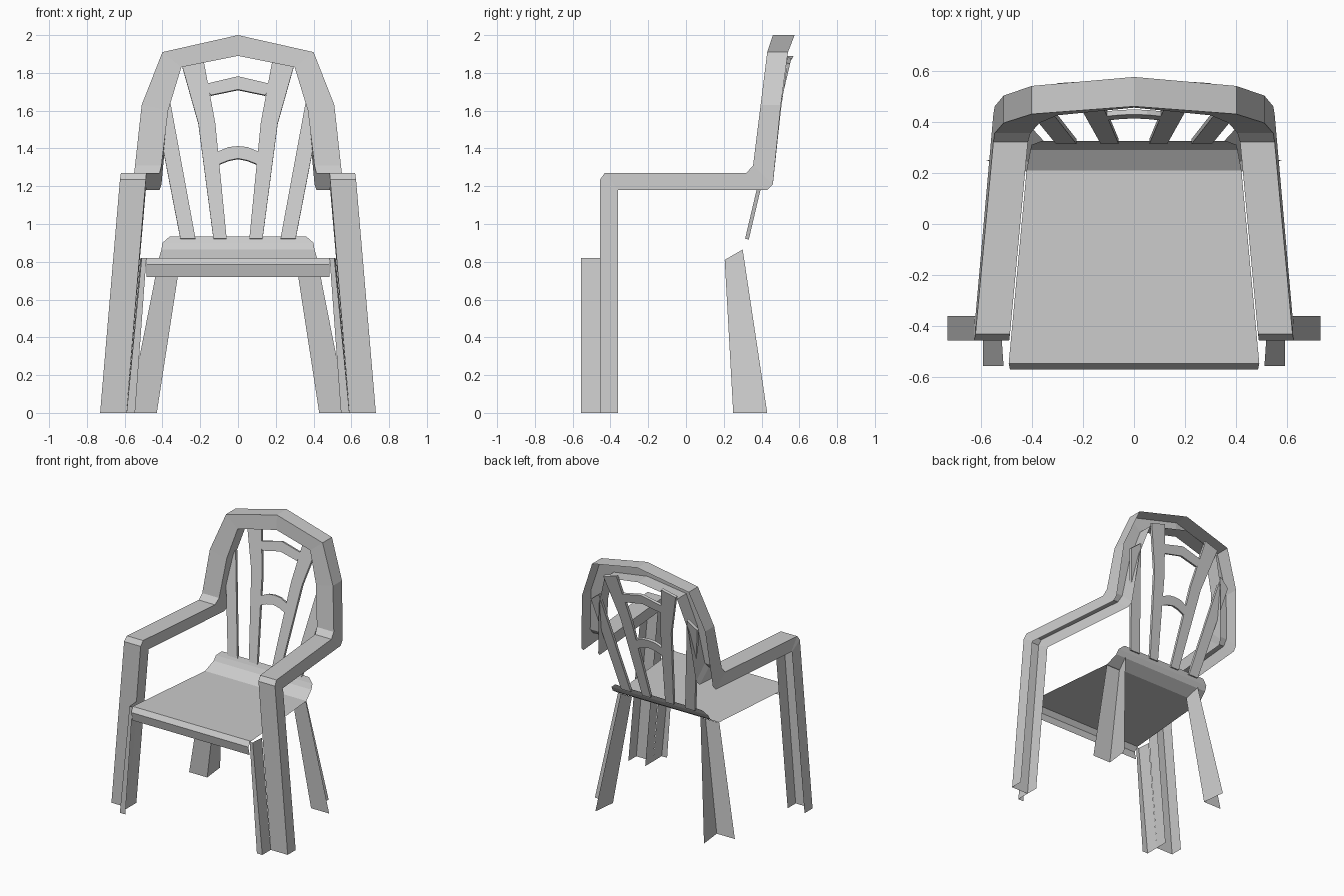
import bpy

cube = bpy.data.objects.get("Cube")
if cube:
    bpy.data.objects.remove(cube, do_unlink=True)

grey = bpy.data.materials.new("light grey plastic")
grey.use_nodes = True
grey.diffuse_color = (0.6, 0.6, 0.6, 1)
grey.node_tree.nodes["Principled BSDF"].inputs["Base Color"].default_value = (0.6, 0.6, 0.6, 1)


def loft(name, sections, thickness=0.0, mirror=False):
    """Skin a sheet through rows of points."""
    n = len(sections[0])
    verts = [p for row in sections for p in row]
    faces = [(i * n + j, i * n + j + 1, (i + 1) * n + j + 1, (i + 1) * n + j)
             for i in range(len(sections) - 1) for j in range(n - 1)]
    mesh = bpy.data.meshes.new(name)
    mesh.from_pydata(verts, [], faces)
    mesh.materials.append(grey)
    obj = bpy.data.objects.new(name, mesh)
    bpy.context.scene.collection.objects.link(obj)
    if mirror:
        mod = obj.modifiers.new("Mirror", 'MIRROR')
        mod.merge_threshold = 0.001
    if thickness:
        mod = obj.modifiers.new("Solidify", 'SOLIDIFY')
        mod.thickness = thickness
        mod.offset = 0
    return obj


def channel(outer, inner, dy, dz):
    """U-shaped section: outer wall, face, inner wall."""
    back = lambda p: (p[0], p[1] + dy, p[2] + dz)
    return [back(outer), outer, inner, back(inner)]


# One continuous channel: front leg, armrest and half of the back hoop
loft("leg_arm_and_hoop", [
    channel((.73, -.455, 0), (.59, -.455, 0), .095, 0),
    channel((.625, -.455, 1.235), (.488, -.455, 1.235), .095, -.055),
    channel((.62, -.43, 1.27), (.485, -.43, 1.27), .07, -.09),
    channel((.55, .32, 1.27), (.415, .32, 1.27), .11, -.09),
    channel((.545, .355, 1.31), (.405, .355, 1.31), .105, -.1),
    channel((.51, .395, 1.63), (.37, .395, 1.6), .107, 0),
    channel((.40, .43, 1.91), (.30, .425, 1.83), .11, 0),
    channel((0, .46, 2.0), (0, .455, 1.89), .115, 0),
], mirror=True)

# Forward wing of each front leg, carrying the seat
loft("front_leg_wing", [
    [(.59, -.455, 0), (.59, -.555, 0), (.545, -.555, 0)],
    [(.517, -.455, .82), (.51, -.555, .82), (.485, -.555, .82)],
], mirror=True)

# Splayed angle-section rear legs
loft("rear_leg", [
    [(.45, .43, 0), (.43, .25, 0), (.58, .25, 0)],
    [(.33, .30, .865), (.305, .205, .81), (.42, .205, .81)],
], mirror=True)

# Seat with rolled front lip and upturned back edge: half width, y, z
seat_profile = [(.485, -.555, .72), (.485, -.57, .785), (.49, -.545, .82),
                (.42, .21, .815), (.405, .29, .865), (.40, .31, .90), (.36, .325, .935)]
loft("seat", [[(-w, y, z), (w, y, z)] for w, y, z in seat_profile])


def on_back(x, z):
    """Point on the leaning plane of the back rest."""
    return (x, .325 + (z - .93) * .235, z)


def splat(name, rows):
    loft(name, [[on_back(*a), on_back(*b)] for a, b in rows], .02, True)


# Back slats
splat("inner_slat", [((.06, .92), (.13, .92)), ((.12, 1.53), (.21, 1.53)),
                     ((.185, 1.88), (.30, 1.85))])
splat("outer_slat", [((.225, .92), (.305, .92)), ((.365, 1.68), (.44, 1.62))])

# Arched cross rails between the inner slats
splat("lower_rail", [((.10, 1.315), (.11, 1.38)), ((.05, 1.335), (.05, 1.405)),
                     ((0, 1.345), (0, 1.41))])
splat("upper_rail", [((.145, 1.68), (.17, 1.74)), ((0, 1.71), (0, 1.78))])
